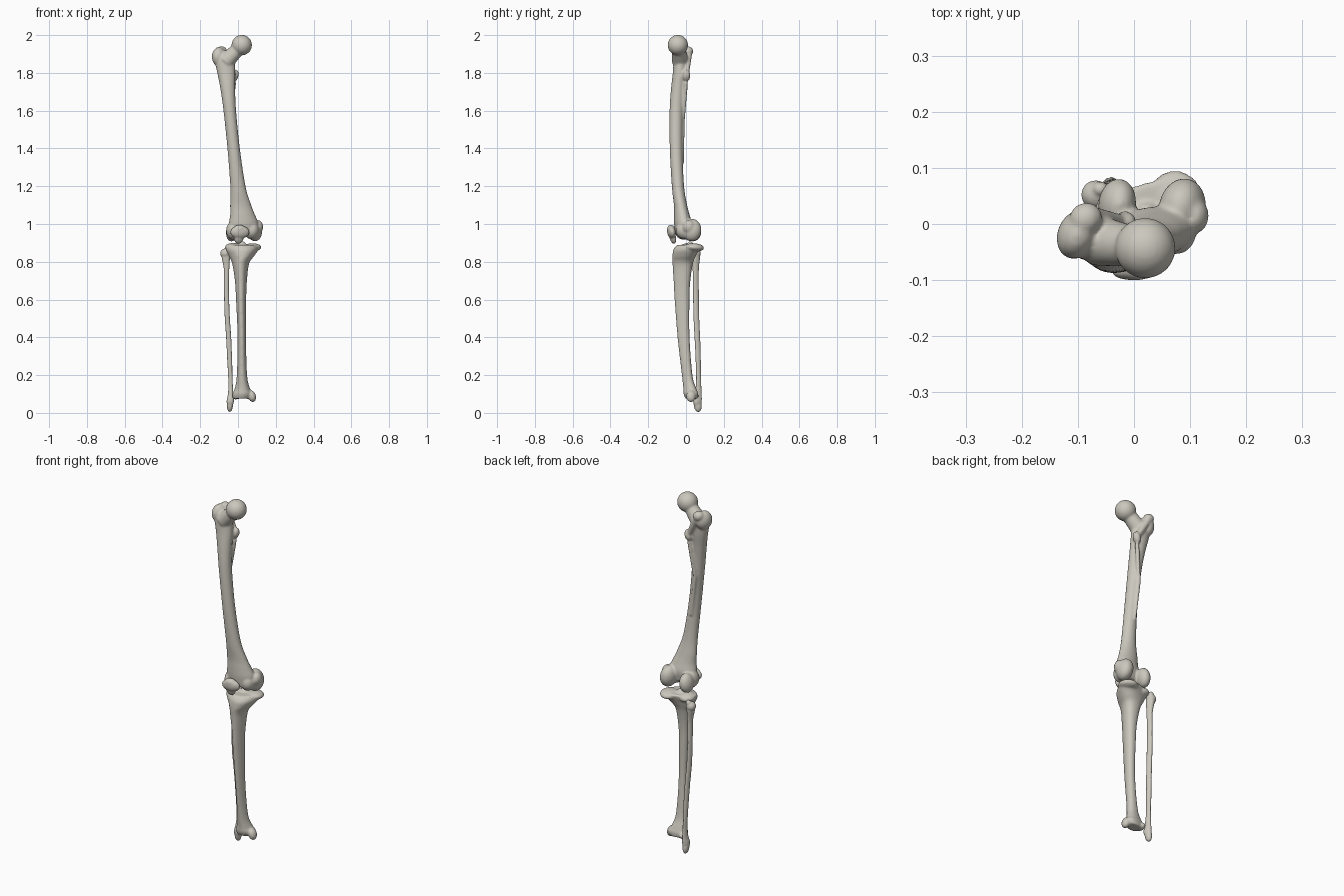
import bpy, bmesh, math
from mathutils import Matrix, Vector, Euler

bone_mat = bpy.data.materials.new("bone ivory")
bone_mat.diffuse_color = (0.60, 0.575, 0.51, 1)


def catmull(a, b, c, d, t):
    return 0.5 * (2 * b + (c - a) * t + (2 * a - 5 * b + 4 * c - d) * t * t
                  + (3 * b - a - 3 * c + d) * t ** 3)


def shaft(bm, sections, crest=0.0, crest_angle=0.0, n=28, steps=5):
    """Loft through (z, x_min, x_max, y_min, y_max, turn in degrees)."""
    s = [sections[0]] + sections + [sections[-1]]
    rows = []
    for i in range(1, len(s) - 2):
        for k in range(steps):
            rows.append([catmull(*v, k / steps) for v in zip(*s[i - 1:i + 3])])
    rows.append(list(sections[-1]))
    rings = []
    for z, x0, x1, y0, y1, turn in rows:
        rx, ry, a = (x1 - x0) / 2, (y1 - y0) / 2, math.radians(turn)
        ring = []
        for j in range(n):
            t = 2 * math.pi * j / n
            f = 1 + crest * math.cos(3 * (t - crest_angle))
            u, v = rx * f * math.cos(t), ry * f * math.sin(t)
            ring.append(bm.verts.new(((x0 + x1) / 2 + u * math.cos(a) - v * math.sin(a),
                                      (y0 + y1) / 2 + u * math.sin(a) + v * math.cos(a), z)))
        rings.append(ring)
    for a, b in zip(rings, rings[1:]):
        for j in range(n):
            bm.faces.new((a[j], a[(j + 1) % n], b[(j + 1) % n], b[j]))
    bm.faces.new(rings[0])
    bm.faces.new(rings[-1])


def knob(bm, centre, radii, turn=(0, 0, 0)):
    rot = Euler([math.radians(d) for d in turn]).to_matrix().to_4x4()
    m = Matrix.Translation(centre) @ rot @ Matrix.Diagonal((*radii, 1))
    bmesh.ops.create_uvsphere(bm, u_segments=28, v_segments=18, radius=1, matrix=m)


def neck(bm, p, q, r1, r2):
    p, q = Vector(p), Vector(q)
    m = Matrix.Translation((p + q) / 2) @ (q - p).to_track_quat('Z', 'Y').to_matrix().to_4x4()
    bmesh.ops.create_cone(bm, cap_ends=True, segments=24, radius1=r1, radius2=r2,
                          depth=(q - p).length, matrix=m)


def finish(name, bm, voxel, smooth):
    bmesh.ops.recalc_face_normals(bm, faces=bm.faces)
    me = bpy.data.meshes.new(name)
    bm.to_mesh(me)
    bm.free()
    me.materials.append(bone_mat)
    ob = bpy.data.objects.new(name, me)
    bpy.context.collection.objects.link(ob)
    rm = ob.modifiers.new("fuse", 'REMESH')
    rm.mode, rm.voxel_size, rm.use_smooth_shade = 'VOXEL', voxel, True
    sm = ob.modifiers.new("soften", 'SMOOTH')
    sm.factor, sm.iterations = 0.5, smooth
    return ob


# Thigh bone
bm = bmesh.new()
shaft(bm, [
    (0.945, -0.035, 0.095, -0.055, 0.020, 8),
    (1.00, -0.048, 0.108, -0.062, 0.030, 8),
    (1.05, -0.042, 0.090, -0.063, 0.018, 8),
    (1.10, -0.042, 0.070, -0.064, 0.006, 4),
    (1.20, -0.041, 0.040, -0.075, -0.010, 0),
    (1.40, -0.056, 0.010, -0.086, -0.019, 0),
    (1.60, -0.077, -0.010, -0.087, -0.016, 0),
    (1.72, -0.094, -0.015, -0.079, -0.006, 0),
    (1.80, -0.110, -0.014, -0.070, 0.004, 0),
    (1.87, -0.125, -0.020, -0.065, 0.008, 0),
    (1.90, -0.120, -0.040, -0.055, 0.008, 0)])
knob(bm, (0.02, -0.043, 1.947), (0.054, 0.054, 0.054))
neck(bm, (-0.065, -0.030, 1.86), (0.012, -0.042, 1.938), 0.045, 0.034)
# greater and lesser trochanters with the crest between them
knob(bm, (-0.100, -0.018, 1.885), (0.036, 0.046, 0.052), (0, 0, -25))
knob(bm, (-0.086, 0.010, 1.915), (0.030, 0.028, 0.026), (0, 15, 30))
knob(bm, (-0.016, 0.002, 1.785), (0.019, 0.021, 0.032), (0, 15, 0))
neck(bm, (-0.018, 0.002, 1.79), (-0.078, 0.014, 1.90), 0.014, 0.018)
# rough line down the back of the shaft
neck(bm, (-0.020, 0.000, 1.75), (-0.045, -0.016, 1.55), 0.011, 0.010)
neck(bm, (-0.045, -0.016, 1.55), (-0.020, -0.019, 1.32), 0.010, 0.008)
# paired condyles, each longer front to back, plus the front groove lips
knob(bm, (0.086, 0.030, 0.968), (0.041, 0.052, 0.060), (0, -8, -12))
knob(bm, (0.070, -0.010, 0.968), (0.040, 0.045, 0.048), (0, 0, 25))
knob(bm, (-0.030, 0.036, 0.960), (0.033, 0.045, 0.053), (0, 8, -8))
knob(bm, (-0.027, -0.012, 0.965), (0.036, 0.048, 0.048))
knob(bm, (0.108, 0.015, 0.985), (0.025, 0.032, 0.035))
finish("thigh_bone", bm, 0.0055, 5)

# Kneecap: broad top tapering to a point
bm = bmesh.new()
knob(bm, (0.010, -0.077, 0.957), (0.051, 0.022, 0.035), (8, 0, 8))
knob(bm, (0.008, -0.078, 0.970), (0.035, 0.022, 0.026), (8, 0, 8))
knob(bm, (0.004, -0.070, 0.930), (0.027, 0.017, 0.036), (14, 0, 8))
finish("kneecap", bm, 0.004, 6)

# Shin bone
bm = bmesh.new()
shaft(bm, [
    (0.075, -0.024, 0.068, 0.000, 0.062, 10),
    (0.10, -0.028, 0.080, -0.010, 0.066, 10),
    (0.13, -0.016, 0.064, -0.012, 0.056, 8),
    (0.20, -0.006, 0.048, -0.020, 0.036, 0),
    (0.40, -0.002, 0.042, -0.043, 0.021, 0),
    (0.60, -0.010, 0.043, -0.058, 0.021, 0),
    (0.70, -0.016, 0.047, -0.063, 0.026, 0),
    (0.79, -0.030, 0.058, -0.068, 0.040, 0),
    (0.83, -0.046, 0.086, -0.068, 0.055, 8),
    (0.865, -0.062, 0.112, -0.062, 0.070, 16),
    (0.89, -0.066, 0.116, -0.042, 0.078, 18)],
    crest=0.07, crest_angle=math.radians(-90))
# plateau lobes, central spines and front bump
knob(bm, (0.075, 0.044, 0.876), (0.048, 0.052, 0.022), (-4, 0, 20))
knob(bm, (-0.025, 0.022, 0.876), (0.044, 0.048, 0.024), (-4, 0, 0))
knob(bm, (0.022, 0.022, 0.892), (0.020, 0.016, 0.017))
knob(bm, (0.010, -0.050, 0.832), (0.026, 0.021, 0.036))
# inner ankle bump and outer lower corner
knob(bm, (0.074, 0.026, 0.088), (0.021, 0.025, 0.032), (0, -15, 0))
knob(bm, (-0.012, 0.040, 0.090), (0.019, 0.028, 0.019))
finish("shin_bone", bm, 0.0055, 5)

# Calf bone
bm = bmesh.new()
shaft(bm, [
    (0.025, -0.052, -0.032, 0.048, 0.078, 0),
    (0.06, -0.060, -0.022, 0.036, 0.082, 0),
    (0.10, -0.053, -0.025, 0.044, 0.082, 0),
    (0.16, -0.051, -0.028, 0.052, 0.080, 0),
    (0.28, -0.057, -0.031, 0.050, 0.078, 0),
    (0.40, -0.063, -0.036, 0.044, 0.074, 0),
    (0.52, -0.071, -0.044, 0.038, 0.069, 0),
    (0.66, -0.074, -0.048, 0.036, 0.067, 0),
    (0.76, -0.075, -0.046, 0.034, 0.067, 0),
    (0.82, -0.086, -0.043, 0.030, 0.073, 0),
    (0.85, -0.088, -0.044, 0.030, 0.075, 0)],
    crest=0.08, crest_angle=math.radians(90), n=20)
knob(bm, (-0.068, 0.052, 0.844), (0.026, 0.026, 0.026))
knob(bm, (-0.060, 0.062, 0.862), (0.015, 0.014, 0.018))
knob(bm, (-0.043, 0.062, 0.040), (0.016, 0.021, 0.036), (8, 0, 0))
finish("calf_bone", bm, 0.004, 4)
